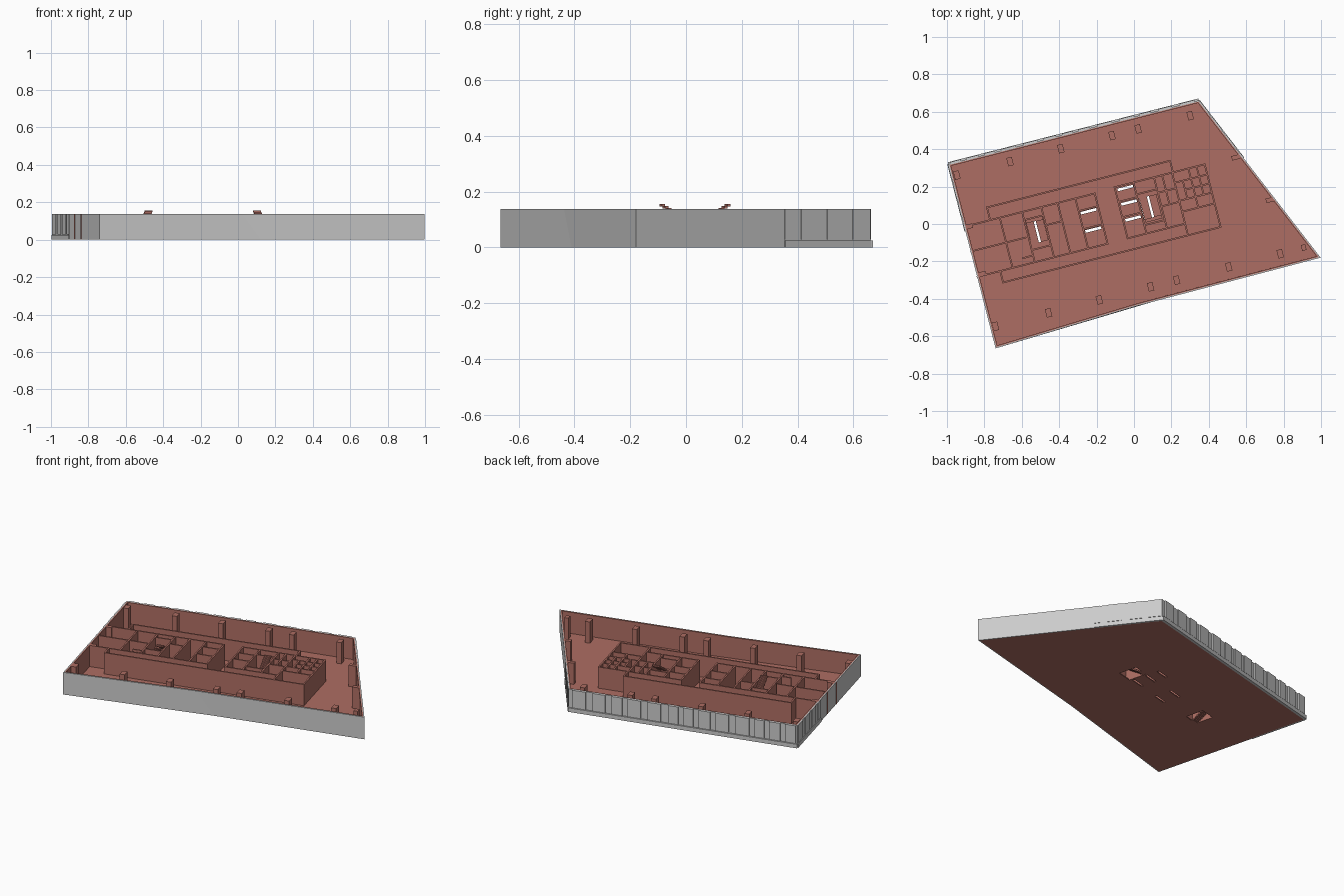
import bpy, bmesh, math, random
from mathutils import Vector

if "Cube" in bpy.data.objects:
    bpy.data.objects.remove(bpy.data.objects["Cube"])

random.seed(4)
H, FLOOR, T = 0.138, 0.006, 0.009
ANG = math.radians(14.3)
CA, SA = math.cos(ANG), math.sin(ANG)
red = bpy.data.materials.new("terracotta")
red.diffuse_color = (0.42, 0.155, 0.125, 1)
red.use_nodes = True
red.node_tree.nodes["Principled BSDF"].inputs["Base Color"].default_value = red.diffuse_color


def finish(name, bm, mat=None):
    bmesh.ops.recalc_face_normals(bm, faces=bm.faces)
    me = bpy.data.meshes.new(name)
    bm.to_mesh(me)
    bm.free()
    ob = bpy.data.objects.new(name, me)
    bpy.context.collection.objects.link(ob)
    if mat:
        me.materials.append(mat)
    return ob


def prism(bm, bottom, top, z0, z1):
    lo = [bm.verts.new((p[0], p[1], z0)) for p in bottom]
    hi = [bm.verts.new((p[0], p[1], z1)) for p in top]
    n = len(lo)
    for i in range(n):
        j = (i + 1) % n
        bm.faces.new((lo[i], lo[j], hi[j], hi[i]))
    bm.faces.new(lo[::-1])
    bm.faces.new(hi)


def box(bm, a0, a1, b0, b1, z0=0.001, z1=H):
    # a runs along the building's long axis, b across it
    pts = [(a * CA - b * SA, a * SA + b * CA)
           for a, b in ((a0, b0), (a1, b0), (a1, b1), (a0, b1))]
    prism(bm, pts, pts, z0, z1)


def wall_a(bm, b, a0, a1):
    box(bm, a0 - T / 2, a1 + T / 2, b - T / 2, b + T / 2)


def wall_b(bm, a, b0, b1):
    box(bm, a - T / 2, a + T / 2, b0, b1)


def inset(pts, d):
    out, n = [], len(pts)
    for i, p in enumerate(pts):
        e1 = (p - pts[i - 1]).normalized()
        e2 = (pts[(i + 1) % n] - p).normalized()
        n1, n2 = Vector((-e1.y, e1.x)), Vector((-e2.y, e2.x))
        out.append(p + (n1 + n2) * d / (1 + n1.dot(n2)))
    return out


def ring(name, levels, d0, d1, z0, z1, mat=None):
    bm = bmesh.new()
    loops = []
    for pts, d, z in ((levels[0], d0, z0), (levels[1], d0, z1),
                      (levels[1], d1, z1), (levels[0], d1, z0)):
        loops.append([bm.verts.new((p.x, p.y, z)) for p in inset(pts, d)])
    n = len(loops[0])
    for k in range(4):
        p, q = loops[k], loops[(k + 1) % 4]
        for i in range(n):
            j = (i + 1) % n
            bm.faces.new((p[i], p[j], q[j], q[i]))
    return finish(name, bm, mat)


# site outline; the long front wall folds along a slanted crease
A, E, C, B = (Vector(p) for p in
              ((-0.996, 0.33), (-0.74, -0.665), (0.998, -0.18), (0.34, 0.67)))
A2 = A + (E - A).normalized() * 0.01
B2 = B + (C - B).normalized() * 0.011
low = [A2, E, Vector((0.12, -0.41)), C, B2]
high = [A2, E, Vector((0.02, -0.437)), C, B2]
ring("outer_wall", (low, high), 0, 0.006, 0, H)
ring("inner_lining", (low, high), 0.006, 0.013, 0.001, H, red)

# facade plinth and upright panels on the back and both rear corners
panels, plinth = bmesh.new(), bmesh.new()


def strip(bm, p, q, s0, s1, depth, z0, z1):
    d = (q - p).normalized()
    n = Vector((-d.y, d.x))
    if n.dot(p + q) < 0:
        n = -n
    pts = [p + d * s0 - n * 0.002, p + d * s1 - n * 0.002,
           p + d * s1 + n * depth, p + d * s0 + n * depth]
    prism(bm, pts, pts, z0, z1)


for p, q, length, depth in ((A2, B2, (B2 - A2).length, 0.009),
                            (A2, E, 0.37, 0.004), (B2, C, 0.39, 0.004)):
    strip(plinth, p, q, 0, length, depth + 0.001, 0, 0.025)
    s = 0.01
    while s < length - 0.03:
        w = min(random.uniform(0.055, 0.085), length - s)
        strip(panels, p, q, s, s + w, depth - 0.001, 0.028, H)
        s += w + random.uniform(0.028, 0.045)
finish("facade_plinth", plinth)
finish("facade_panels", panels)

# floor slab with stair openings and narrow shaft slots
bm = bmesh.new()
prism(bm, inset(low, 0.005), inset(low, 0.005), 0, FLOOR)
floor = finish("floor", bm, red)
cut = bmesh.new()
box(cut, -0.558, -0.464, 0.03, 0.145, -0.05, 0.05)
box(cut, 0.06, 0.154, 0.01, 0.125, -0.05, 0.05)
for a0, a1, b in ((-0.262, -0.175, 0.126), (-0.262, -0.175, 0.025),
                  (-0.04, 0.045, 0.198), (-0.04, 0.045, 0.118), (-0.04, 0.045, 0.03)):
    box(cut, a0, a1, b - 0.007, b + 0.007, -0.05, 0.05)
cutter = finish("floor_cutter", cut)
cutter.hide_render = True
cutter.hide_viewport = True
mod = floor.modifiers.new("openings", "BOOLEAN")
mod.object = cutter
mod.solver = "EXACT"

# columns on a regular grid
bm = bmesh.new()
grid = (-0.853, -0.56, -0.28, 0.003, 0.147, 0.434)
spots = [(a, 0.487) for a in grid] + [(a, -0.347) for a in grid + (0.718,)]
for a, b in spots:
    box(bm, a - 0.015, a + 0.015, b - 0.023, b + 0.023)
box(bm, 0.836, 0.860, -0.362, -0.33)
for a, b in ((0.615, 0.211), (0.736, -0.055), (-0.86, 0.205), (-0.855, -0.058)):
    box(bm, a - 0.022, a + 0.022, b - 0.012, b + 0.012)
finish("columns", bm, red)

# corridor walls wrapping the core
bm = bmesh.new()
wall_a(bm, 0.28, -0.74, 0.27)
wall_b(bm, -0.74, 0.21, 0.28)
wall_b(bm, 0.27, 0.21, 0.28)
wall_a(bm, -0.13, -0.755, 0.445)
wall_b(bm, -0.755, -0.13, -0.068)
wall_b(bm, 0.445, -0.13, 0.216)
finish("corridor_walls", bm, red)

# left core rooms
bm = bmesh.new()
wall_a(bm, 0.21, -0.88, -0.163)
wall_a(bm, -0.067, -0.88, -0.163)
for a in (-0.687, -0.564, -0.458, -0.368, -0.27, -0.163):
    wall_b(bm, a, -0.067, 0.21)
for b, a0, a1 in ((0.073, -0.88, -0.58), (0.165, -0.564, -0.458),
                  (0.0, -0.564, -0.458), (0.11, -0.458, -0.368),
                  (0.14, -0.27, -0.163), (0.04, -0.27, -0.163),
                  (-0.03, -0.62, -0.564)):
    wall_a(bm, b, a0, a1)
finish("left_core_walls", bm, red)

# right core rooms and small cubicles
bm = bmesh.new()
wall_a(bm, 0.216, -0.052, 0.445)
wall_a(bm, -0.066, -0.052, 0.265)
for a in (-0.052, 0.052, 0.165):
    wall_b(bm, a, -0.066, 0.216)
wall_b(bm, 0.21, 0.06, 0.216)
wall_b(bm, 0.265, -0.13, 0.216)
wall_b(bm, 0.355, 0.0, 0.216)
wall_b(bm, 0.31, 0.06, 0.16)
wall_b(bm, 0.40, 0.06, 0.216)
for b, a0, a1 in ((0.135, -0.052, 0.052), (0.05, -0.052, 0.052), (-0.02, 0.052, 0.165),
                  (0.15, 0.052, 0.165), (0.055, 0.165, 0.265), (0.13, 0.165, 0.265),
                  (0.0, 0.265, 0.445), (0.06, 0.265, 0.445), (0.11, 0.31, 0.445),
                  (0.16, 0.265, 0.445)):
    wall_a(bm, b, a0, a1)
finish("right_core_walls", bm, red)


# two-flight stairs; the upper flight rises just above the walls
def stair(name, a, b_start, direction):
    bm = bmesh.new()
    n, run = 10, 0.0115
    for flight in range(2):
        a0 = a - 0.047 if flight == 0 else a + 0.006
        for i in range(n):
            k = i if flight == 0 else n - 1 - i
            b = b_start + direction * run * k
            z = 0.004 + 0.0075 * i + flight * 0.085
            b0, b1 = sorted((b, b + direction * run))
            box(bm, a0, a0 + 0.041, b0, b1, max(0, z - 0.009), z)
    b = b_start + direction * run * n
    b0, b1 = sorted((b, b + direction * 0.018))
    box(bm, a - 0.047, a + 0.047, b0, b1, 0.074, 0.08)
    finish(name, bm, red)


stair("left_stair", -0.511, 0.03, 1)
stair("right_stair", 0.108, 0.125, -1)
